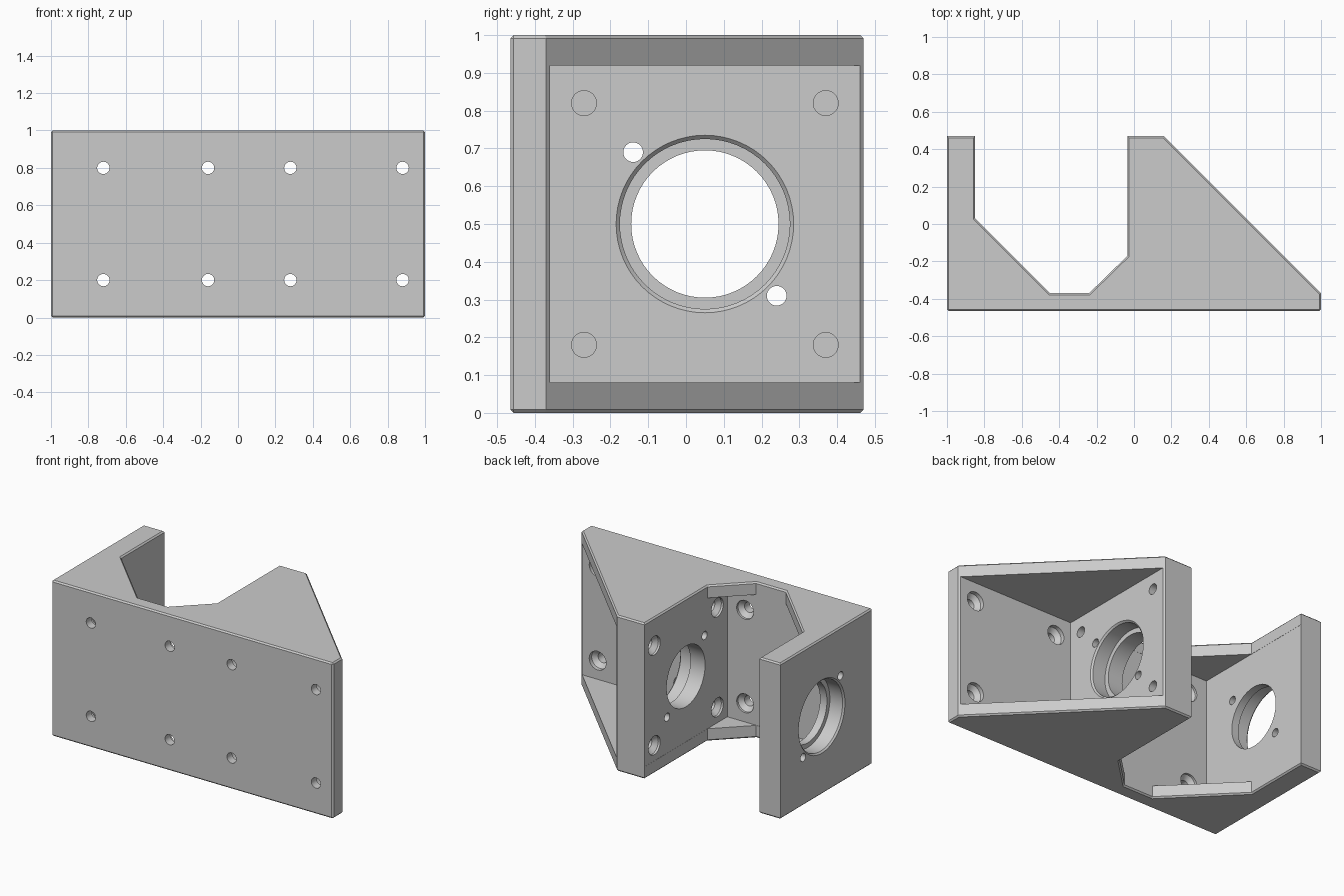
import bpy, bmesh, math
from mathutils import Vector, Matrix

if "Cube" in bpy.data.objects:
    bpy.data.objects.remove(bpy.data.objects["Cube"])

grey = bpy.data.materials.new("plain grey")
grey.use_nodes = True
color = (0.6, 0.6, 0.6, 1)
grey.diffuse_color = color
grey.node_tree.nodes["Principled BSDF"].inputs["Base Color"].default_value = color


def prism(bm, outline, z0, z1):
    """Extrude a plan outline upward."""
    base = bm.faces.new([bm.verts.new((x, y, z0)) for x, y in outline])
    top = bmesh.ops.extrude_face_region(bm, geom=[base])["geom"]
    verts = [g for g in top if isinstance(g, bmesh.types.BMVert)]
    bmesh.ops.translate(bm, verts=verts, vec=(0, 0, z1 - z0))
    bmesh.ops.recalc_face_normals(bm, faces=bm.faces)


def stepped_hole(bm, profile, place, sides=32):
    """Turn (radius, depth) steps around the local x axis."""
    rings = []
    for r, d in profile:
        angles = [2 * math.pi * i / sides for i in range(sides)]
        rings.append([bm.verts.new(place @ Vector((d, r * math.cos(a), r * math.sin(a))))
                      for a in angles])
    for a, b in zip(rings, rings[1:]):
        for i in range(sides):
            j = (i + 1) % sides
            bm.faces.new((a[i], a[j], b[j], b[i]))
    bm.faces.new(rings[0])
    bm.faces.new(rings[-1])


def to_object(bm, name):
    bmesh.ops.recalc_face_normals(bm, faces=bm.faces)
    mesh = bpy.data.meshes.new(name)
    bm.to_mesh(mesh)
    bm.free()
    mesh.materials.append(grey)
    obj = bpy.data.objects.new(name, mesh)
    bpy.context.collection.objects.link(obj)
    return obj


# Bracket body: base plate, end wall, middle wall and gussets in one outline
FRONT, FLOOR, BACK = -0.465, -0.37, 0.47
outline = [(-1, FRONT), (1, FRONT), (1, FLOOR), (0.16, BACK), (-0.035, BACK),
           (-0.035, -0.17), (-0.24, FLOOR), (-0.45, FLOOR), (-0.85, 0.03),
           (-0.85, BACK), (-1, BACK)]
bm = bmesh.new()
prism(bm, outline, 0, 1)


def is_rim(edge):
    a, b = (v.co for v in edge.verts)
    return abs(a.z - b.z) < 0.01 or max(a.y, b.y) < FRONT + 0.01


bmesh.ops.bevel(bm, geom=[e for e in bm.edges if is_rim(e)], offset=0.009,
                segments=1, affect='EDGES')
bracket = to_object(bm, "bracket")

# Pockets that leave the thin gussets at top and bottom
bm = bmesh.new()
for x0, x1, y0 in ((0.17, 1.2, -0.36), (-0.851, -0.034, -0.371)):
    prism(bm, [(x0, y0), (x1, y0), (x1, 0.7), (x0, 0.7)], 0.08, 0.92)
pockets = to_object(bm, "pocket_cutter")

# Holes
bm = bmesh.new()
bore = [(0.235, -1.02), (0.235, -1), (0.225, -0.99), (0.225, -0.9), (0.195, -0.9),
        (0.195, 0.07), (0.225, 0.07), (0.225, 0.16), (0.235, 0.17), (0.235, 0.19)]
stepped_hole(bm, bore, Matrix.Translation((0, 0.05, 0.5)), 64)
for side in (-1, 1):
    pin = Matrix.Translation((0, 0.05 + 0.19 * side, 0.5 - 0.19 * side))
    stepped_hole(bm, [(0.026, -1.1), (0.026, 0.3)], pin)

# Countersunk screw holes through the middle wall and the base plate
sink = [(0.06, -0.02), (0.06, 0.015), (0.033, 0.042)]
for z in (0.18, 0.82):
    for y in (-0.27, 0.37):
        stepped_hole(bm, sink + [(0.033, 0.23)], Matrix.Translation((-0.035, y, z)))
turn = Matrix.Rotation(-math.pi / 2, 4, 'Z')
for z in (0.2, 0.8):
    for x in (-0.72, -0.16, 0.28, 0.88):
        stepped_hole(bm, sink + [(0.033, 0.13)], Matrix.Translation((x, FLOOR, z)) @ turn)
holes = to_object(bm, "hole_cutter")

for cutter in (pockets, holes):
    cut = bracket.modifiers.new(cutter.name, 'BOOLEAN')
    cut.operation = 'DIFFERENCE'
    cut.solver = 'EXACT'
    cut.object = cutter
    cutter.hide_render = True
    cutter.hide_viewport = False
    cutter.display_type = 'WIRE'

# Apply the cuts, drop the cutters and smooth the round walls
bpy.context.view_layer.objects.active = bracket
bracket.select_set(True)
for m in list(bracket.modifiers):
    bpy.ops.object.modifier_apply(modifier=m.name)
for cutter in (pockets, holes):
    bpy.data.objects.remove(cutter)
bpy.ops.object.shade_smooth_by_angle(angle=math.radians(25))
